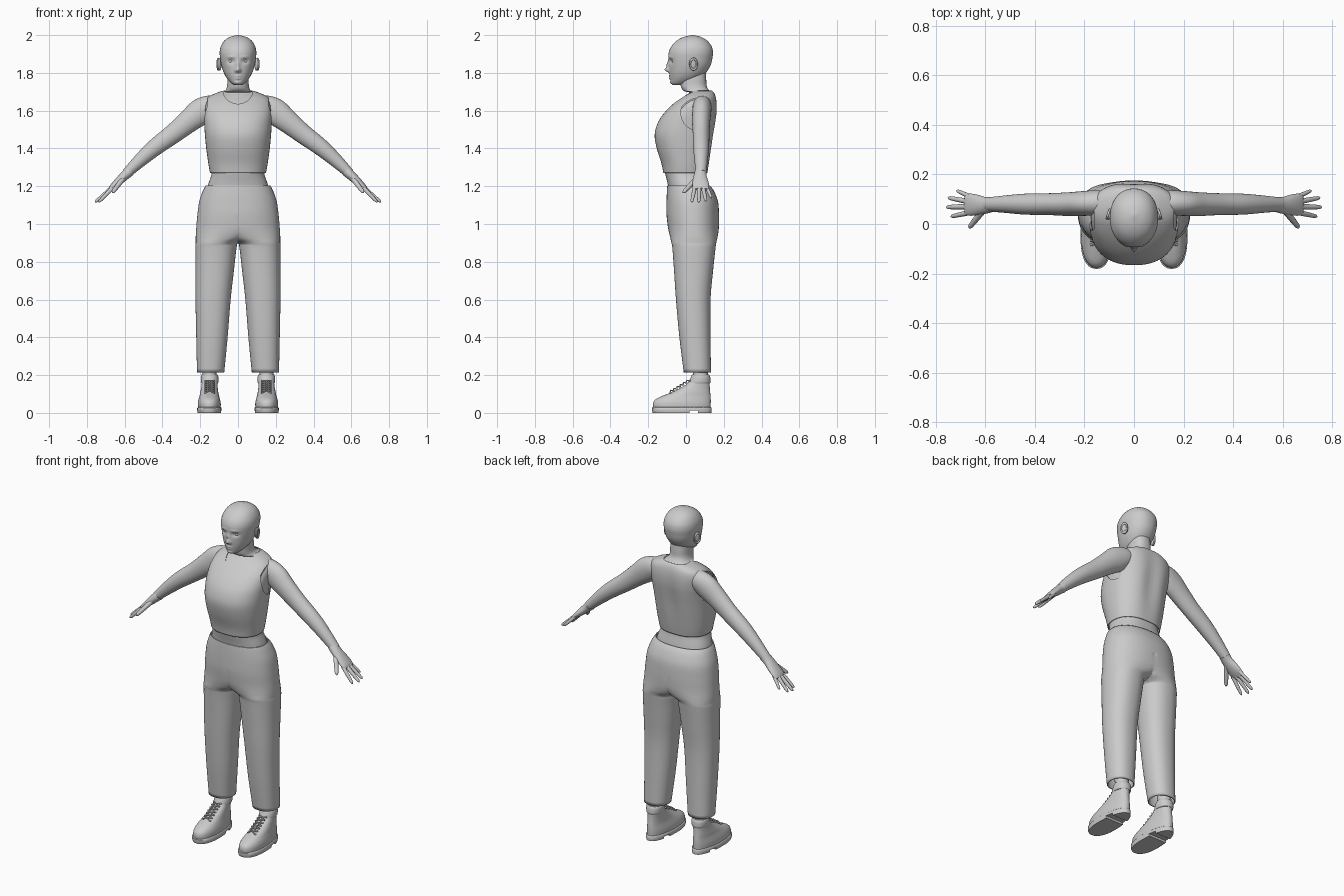
import bpy, bmesh, math
from mathutils import Vector

if "Cube" in bpy.data.objects:
    bpy.data.objects.remove(bpy.data.objects["Cube"])

Y = Vector((0, 1, 0))


def spline(rows, n):
    """Catmull-Rom interpolation of rows of numbers, n steps per span."""
    out = []
    for i in range(len(rows) - 1):
        a, b, c, d = (rows[max(0, min(len(rows) - 1, k))] for k in (i - 1, i, i + 1, i + 2))
        for s in range(n):
            t = s / n
            out.append([0.5 * (2 * q + (r - p) * t + (2 * p - 5 * q + 4 * r - w) * t * t
                               + (3 * q - p - 3 * r + w) * t ** 3) for p, q, r, w in zip(a, b, c, d)])
    return out + [list(rows[-1])]


def mirror(ob):
    m = ob.modifiers.new("mirror", 'MIRROR')
    m.use_clip = True
    m.merge_threshold = 0.0005


def loft(name, rings, caps=True, both=False, half=False):
    """Skin a list of point rings; half drops the wall lying on x = 0."""
    bm = bmesh.new()
    vs = [[bm.verts.new(p) for p in r] for r in rings]
    n = len(vs[0])
    for a, b in zip(vs, vs[1:]):
        for i in range(n):
            f = (a[i], a[(i + 1) % n], b[(i + 1) % n], b[i])
            if not (half and all(v.co.x < 1e-6 for v in f)):
                bm.faces.new(f)
    if caps:
        bm.faces.new(vs[0][::-1])
        bm.faces.new(vs[-1])
    loose = [v for v in bm.verts if not v.link_faces]
    bmesh.ops.delete(bm, geom=loose, context='VERTS')
    me = bpy.data.meshes.new(name)
    bm.to_mesh(me)
    bm.free()
    me.polygons.foreach_set("use_smooth", [True] * len(me.polygons))
    me.set_sharp_from_angle(angle=math.radians(50))
    ob = bpy.data.objects.new(name, me)
    bpy.context.collection.objects.link(ob)
    if both:
        mirror(ob)
    return ob


def stack(rows, steps=5, n=64, power=2.2, taper=0.0, clamp=False, grow=0.0):
    """Horizontal oval rings from rows of (z, centre x, half width, front y, back y)."""
    rings = []
    for z, cx, rx, yf, yb in spline(rows, steps):
        ring = []
        for i in range(n):
            t = 2 * math.pi * i / n
            c, s = (math.copysign(abs(f) ** (2 / power), f) for f in (math.cos(t), math.sin(t)))
            x = cx + (rx + grow) * c * (1 - taper * s)
            y = (yf + yb) / 2 + ((yb - yf) / 2 + grow) * s
            ring.append((max(x, 0) if clamp else x, y, z))
        rings.append(ring)
    return rings


def tube(name, rows, steps=4, n=24, both=True):
    """Limb through rows of (x, y, z, half width, half thickness)."""
    rows = spline(rows, steps)
    pts = [Vector(r[:3]) for r in rows]
    rings = []
    for i, r in enumerate(rows):
        d = (pts[min(i + 1, len(pts) - 1)] - pts[max(i - 1, 0)]).normalized()
        up = Y.cross(d).normalized()
        side = d.cross(up)
        rings.append([pts[i] + side * r[3] * math.cos(a) + up * r[4] * math.sin(a)
                      for a in (2 * math.pi * k / n for k in range(n))])
    return loft(name, rings, both=both)


def push(ob, bumps, sign):
    """Sculpt the front (sign -1) or back (+1) with soft bumps (x, z, sx, sz, dy)."""
    for v in ob.data.vertices:
        if v.co.y * sign > 0:
            v.co.y += sum(d * math.exp(-((abs(v.co.x) - x) / sx) ** 2 - ((v.co.z - z) / sz) ** 2)
                          for x, z, sx, sz, d in bumps)


def ball(name, loc, scale, rot=(0, 0, 0)):
    bpy.ops.mesh.primitive_uv_sphere_add(segments=24, ring_count=14, location=loc, rotation=rot)
    ob = bpy.context.object
    ob.name, ob.scale = name, scale
    bpy.ops.object.transform_apply(location=True, rotation=True, scale=True)
    bpy.ops.object.shade_smooth()
    mirror(ob)
    return ob


def solid(ob, t):
    ob.modifiers.new("thickness", 'SOLIDIFY').thickness = t


def cut(ob, cutter):
    cutter.hide_render = True
    cutter.hide_set(True)
    m = ob.modifiers.new("cut", 'BOOLEAN')
    m.operation, m.object = 'DIFFERENCE', cutter


# head with sculpted face
head = loft("head", stack([
    (1.736, 0, .018, -.068, -.03), (1.746, 0, .036, -.078, .02), (1.77, 0, .058, -.083, .07),
    (1.80, 0, .075, -.087, .105), (1.84, 0, .088, -.09, .13), (1.88, 0, .095, -.093, .14),
    (1.91, 0, .097, -.091, .143), (1.94, 0, .091, -.078, .136), (1.97, 0, .073, -.05, .113),
    (1.99, 0, .044, -.013, .08), (2.0, 0, .006, .029, .041)], 6, 96, 2.15))
push(head, [(0, 1.816, .012, .012, -.024), (0, 1.842, .009, .02, -.012), (.037, 1.862, .018, .012, .012),
            (.036, 1.884, .022, .006, -.004), (0, 1.783, .016, .005, -.007), (0, 1.77, .014, .005, -.007),
            (0, 1.748, .018, .008, -.005), (.012, 1.81, .006, .007, -.006)], -1)
ball("eyes", (.037, -.063, 1.862), (.015, .013, .011))
ball("ears", (.098, .037, 1.845), (.010, .021, .033), (.12, 0, .3))
bpy.ops.mesh.primitive_torus_add(location=(.104, .04, 1.846), rotation=(0, math.pi / 2, .3),
                                 major_radius=.02, minor_radius=.005, major_segments=24, minor_segments=8)
rim = bpy.context.object
rim.name, rim.scale = "ear_rims", (1.4, .95, 1)
bpy.ops.object.transform_apply(location=True, rotation=True, scale=True)
bpy.ops.object.shade_smooth()
mirror(rim)

# torso with neck, and the sleeveless top over it
chest = [(1.27, 0, .148, -.12, .115), (1.32, 0, .157, -.13, .125), (1.40, 0, .168, -.155, .14),
         (1.47, 0, .175, -.166, .152), (1.53, 0, .179, -.152, .162), (1.58, 0, .182, -.122, .168),
         (1.63, 0, .180, -.075, .168), (1.67, 0, .160, -.025, .162), (1.695, 0, .112, .012, .152)]
inner = [(z, c, r - .009, f + .009, b - .009) for z, c, r, f, b in chest]
body = loft("torso", stack([(1.1, 0, .175, -.085, .13), (1.2, 0, .16, -.095, .118)] + inner +
                           [(1.705, 0, .070, -.012, .128), (1.73, 0, .058, -.028, .112),
                            (1.77, 0, .056, -.03, .108), (1.81, 0, .054, -.02, .105)], 5, 64, 2.3))
top = loft("sleeveless_top", stack(chest + [(1.706, 0, .075, .03, .14)], 5, 64, 2.3), caps=False)
for ob in (body, top):
    push(ob, [(0, 1.5, .05, .17, -.014)], 1)
solid(top, .005)
bpy.ops.mesh.primitive_cylinder_add(vertices=48, radius=1, depth=.3, location=(0, .03, 1.75))
neck_cut = bpy.context.object
neck_cut.name, neck_cut.scale = "neckline_cutter", (.077, .098, 1)
cut(top, neck_cut)
for s in (-1, 1):
    bpy.ops.mesh.primitive_cylinder_add(vertices=48, radius=1, depth=.2, location=(s * .262, .055, 1.59),
                                        rotation=(0, math.pi / 2, 0))
    arm_cut = bpy.context.object
    arm_cut.name, arm_cut.scale = "armhole_cutter", (.092, .082, 1)
    cut(top, arm_cut)

# trousers: one leg skinned up to the waist, then mirrored
trousers = loft("trousers", stack([
    (.215, .145, .072, -.012, .132), (.40, .138, .083, -.035, .13), (.60, .132, .093, -.053, .13),
    (.75, .124, .102, -.063, .143), (.87, .117, .109, -.072, .156), (.90, .110, .114, -.077, .160),
    (.93, .070, .154, -.084, .167), (.98, .015, .206, -.095, .174), (1.05, 0, .215, -.103, .175),
    (1.12, 0, .205, -.103, .169), (1.175, 0, .186, -.101, .148), (1.205, 0, .170, -.099, .126)],
    6, 64, 2.25, clamp=True), caps=False, both=True, half=True)
solid(trousers, .006)

# arms, palms and fingers
tube("arms", [(.11, .088, 1.63, .045, .045), (.15, .086, 1.62, .05, .062), (.20, .083, 1.592, .05, .07),
              (.26, .08, 1.545, .048, .061), (.34, .08, 1.48, .044, .052), (.44, .08, 1.405, .042, .045),
              (.52, .08, 1.335, .035, .036), (.59, .079, 1.268, .028, .026)], n=32)
tube("palms", [(.575, .079, 1.279, .031, .028), (.60, .075, 1.256, .034, .025), (.64, .077, 1.219, .043, .02),
               (.668, .078, 1.194, .044, .014), (.68, .078, 1.184, .038, .008)])
fingers = [((.655, .108, 1.2), (.715, .135, 1.137), .0085), ((.665, .09, 1.195), (.75, .106, 1.12), .0095),
           ((.665, .07, 1.193), (.757, .068, 1.115), .01), ((.66, .047, 1.195), (.738, .03, 1.115), .0095),
           ((.605, .06, 1.245), (.665, -.016, 1.165), .012)]
for a, b, r in fingers:
    a, b = Vector(a), Vector(b)
    tube("fingers", [(*a.lerp(b, t), r * k, r * k) for t, k in
                     ((0, 1.2), (.3, 1.1), (.55, 1.02), (.8, .9), (.93, .72), (1, .15))], 3, 12)

# ankles
loft("ankles", stack([(.15, .15, .038, .035, .118), (.25, .15, .038, .035, .115), (.40, .145, .05, .01, .115)],
                     4, 32, 2), both=True)

# boots: upper, collar, sole with a notch before the heel
loft("boots", stack([(.015, .152, .059, -.174, .13), (.05, .152, .060, -.175, .131), (.072, .152, .056, -.16, .131),
                     (.09, .152, .051, -.125, .13), (.11, .152, .047, -.075, .128), (.135, .151, .043, -.025, .126),
                     (.16, .15, .041, .012, .125), (.195, .15, .041, .03, .123)], 5, 48, 2.2, .12), both=True)
loft("boot_collars", stack([(.155, .15, .043, .012, .126), (.165, .15, .046, .015, .130), (.19, .15, .046, .026, .128),
                            (.203, .15, .042, .032, .122)], 4, 48, 2.1), both=True)
sole = loft("soles", stack([(0, .152, .061, -.176, .134), (.012, .152, .063, -.181, .135),
                            (.027, .152, .063, -.181, .135), (.03, .152, .060, -.177, .132)], 1, 48, 2.3, .12), both=True)
bpy.ops.mesh.primitive_cube_add(size=1, location=(0, .04, 0))
notch = bpy.context.object
notch.name, notch.scale = "heel_notch_cutter", (1, .045, .026)
cut(sole, notch)

# crossed laces and eyelets up the instep
laces = bpy.data.curves.new("laces", 'CURVE')
laces.dimensions, laces.bevel_depth, laces.bevel_resolution = '3D', .0035, 2
steps = [(-.085 + .017 * k, .111 + .0105 * k) for k in range(7)]
for (y0, z0), (y1, z1) in zip(steps, steps[1:]):
    for s in (-1, 1):
        sp = laces.splines.new('POLY')
        sp.points.add(2)
        for p, x, y, z in zip(sp.points, (-.022, 0, .022), (y0, (y0 + y1) / 2 - .004, y1),
                              (z0 - .004, (z0 + z1) / 2 + .003, z1 - .004)):
            p.co = (.15 + s * x, y, z, 1)
lace_ob = bpy.data.objects.new("laces", laces)
bpy.context.collection.objects.link(lace_ob)
mirror(lace_ob)
for y, z in steps:
    for s in (-1, 1):
        ball("eyelets", (.15 + s * .023, y + .002, z - .004), (.005, .005, .005))
